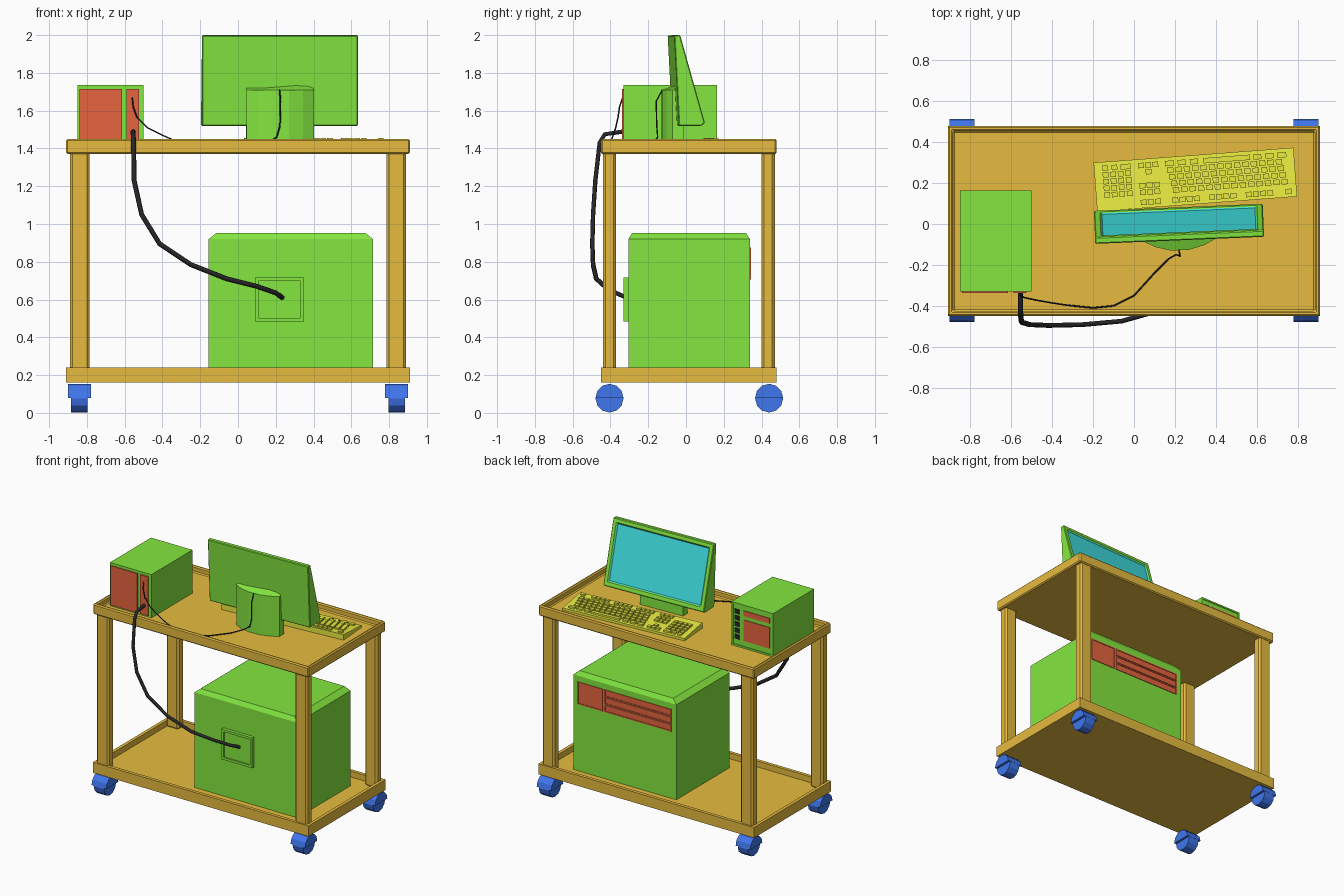
import bpy, bmesh
from math import sin, cos, pi, radians
from mathutils import Vector, Matrix

if "Cube" in bpy.data.objects:
    bpy.data.objects.remove(bpy.data.objects["Cube"])

COLORS = dict(orange=(.8, .5, .05), green=(.23, .8, .05), red=(.8, .13, .05), blue=(.05, .18, .85),
              yellow=(.8, .82, .05), cyan=(.05, .75, .75), black=(.02, .02, .02))
MATS = {}
for key, rgb in COLORS.items():
    MATS[key] = bpy.data.materials.new(key)
    MATS[key].diffuse_color = (*rgb, 1)


def finish(name, bm, color, bevel=0, extra=None):
    bmesh.ops.recalc_face_normals(bm, faces=bm.faces)
    me = bpy.data.meshes.new(name)
    bm.to_mesh(me)
    bm.free()
    ob = bpy.data.objects.new(name, me)
    bpy.context.collection.objects.link(ob)
    me.materials.append(MATS[color])
    if extra:
        me.materials.append(MATS[extra])
    if bevel:
        mod = ob.modifiers.new("bevel", 'BEVEL')
        mod.width, mod.segments = bevel, 1
    return ob


def add_box(bm, x0, x1, y0, y1, z0, z1):
    m = Matrix.Translation(((x0 + x1) / 2, (y0 + y1) / 2, (z0 + z1) / 2)) @ \
        Matrix.Diagonal((x1 - x0, y1 - y0, z1 - z0, 1))
    bmesh.ops.create_cube(bm, size=1, matrix=m)


def recess(bm, direction, rim, depth, mat=0):
    """Sink the face that looks along direction, leaving a rim."""
    bmesh.ops.recalc_face_normals(bm, faces=bm.faces)
    bm.normal_update()
    f = max(bm.faces, key=lambda f: f.normal.dot(Vector(direction)))
    bmesh.ops.inset_region(bm, faces=[f], thickness=rim, use_even_offset=True)
    n = f.normal.copy()
    res = bmesh.ops.extrude_discrete_faces(bm, faces=[f])["faces"][0]
    res.material_index = mat
    bmesh.ops.translate(bm, verts=res.verts, vec=-n * depth)


def box(name, dims, color, bevel=0, sink=None):
    bm = bmesh.new()
    add_box(bm, *dims)
    if sink:
        recess(bm, *sink)
    return finish(name, bm, color, bevel)


def prism(pts, vec):
    """Closed outline of 3D points swept along vec."""
    bm = bmesh.new()
    f = bm.faces.new([bm.verts.new(p) for p in pts])
    ext = bmesh.ops.extrude_face_region(bm, geom=[f])["geom"]
    bmesh.ops.translate(bm, vec=vec, verts=[v for v in ext if isinstance(v, bmesh.types.BMVert)])
    return bm


def cable(name, pts, radius, res=1):
    cu = bpy.data.curves.new(name, 'CURVE')
    cu.dimensions = '3D'
    cu.bevel_depth, cu.bevel_resolution, cu.use_fill_caps = radius, res, True
    sp = cu.splines.new('POLY')
    sp.points.add(len(pts) - 1)
    for p, co in zip(sp.points, pts):
        p.co = (*co, 1)
    cu.materials.append(MATS["black"])
    bpy.context.collection.objects.link(bpy.data.objects.new(name, cu))


# Cart: two trays, four posts, four castors
box("lower_tray", (-.91, .91, -.45, .48, .16, .24), "orange", 0, ((0, 0, 1), .025, .045))
box("upper_tray", (-.91, .91, -.45, .48, 1.37, 1.45), "orange", .008, ((0, 0, 1), .025, .045))
for sx in (-1, 1):
    for side, y0, yc in (("front", -.44, -.405), ("back", .40, .44)):
        tag = side + ("_left" if sx < 0 else "_right")
        xs = sorted((sx * .89, sx * .785))
        box("post_" + tag, (*xs, y0, y0 + .07, .19, 1.40), "orange", .014)
        xc, r, zc = sx * .84, .074, .076
        ring = [(yc + r * cos(i * pi / 6), zc + r * sin(i * pi / 6)) for i in range(12)]
        wheel = prism([(xc - .043, y, z) for y, z in ring], (.086, 0, 0))
        finish("wheel_" + tag, wheel, "blue")
        cover = prism([(xc - .061, y, z + .004) for y, z in ring[:7]], (.122, 0, 0))
        finish("wheel_cover_" + tag, cover, "blue")

# Large cabinet on the lower tray, with chamfered lid
bm = bmesh.new()
add_box(bm, -.155, .715, -.305, .338, .195, .92)
top = max(bm.faces, key=lambda f: f.calc_center_median().z)
lid = bmesh.ops.extrude_discrete_faces(bm, faces=[top])["faces"][0]
for v in lid.verts:
    v.co.x += .04 if v.co.x < .28 else -.04
    v.co.y += .02 if v.co.y < 0 else -.02
    v.co.z = .952
finish("cabinet", bm, "green")
box("cabinet_socket", (.09, .35, -.33, -.30, .485, .716), "green", 0, ((0, -1, 0), .018, .012))
box("cabinet_square_panel", (.465, .68, .33, .343, .705, .875), "red", 0, ((0, 1, 0), .008, .004))
for i in range(3):
    z = .705 + i * .058
    box(f"cabinet_slot_{i}", (-.115, .452, .33, .343, z, z + .054), "red", 0, ((0, 1, 0), .008, .004))

# Small computer on the upper tray
box("computer_case", (-.85, -.50, -.33, .165, 1.405, 1.735), "green", 0, ((0, 1, 0), .012, .006))
box("computer_rear_panel_wide", (-.84, -.615, -.338, -.32, 1.415, 1.715), "red")
box("computer_rear_panel_narrow", (-.59, -.525, -.338, -.32, 1.415, 1.715), "red")
box("computer_drive_slot", (-.82, -.60, .15, .164, 1.65, 1.69), "red")
box("computer_drive_panel", (-.82, -.60, .15, .164, 1.46, 1.62), "red")
for i in range(5):
    z = 1.46 + i * .048
    box(f"computer_button_{i}", (-.565, -.525, .15, .165, z, z + .034), "black")

# Monitor: wedge-shaped screen housing on a curved stand, turned slightly
turn = Matrix.Translation((.22, 0, 0)) @ Matrix.Rotation(radians(2.4), 4, 'Z')
side = [(-.08, 1.998), (-.048, 2.0), (.083, 1.535), (.065, 1.52), (-.055, 1.52)]
bm = prism([(-.413, y, z) for y, z in side], (.826, 0, 0))
recess(bm, (0, .96, .27), .034, .01, 1)
finish("monitor", bm, "green", .005, "cyan").matrix_world = turn

plan = [(-.178, -.02), (-.178, -.078), (-.12, -.108), (-.045, -.128), (.045, -.128),
        (.12, -.108), (.178, -.078), (.178, -.02)]
bm = prism([(x, y, 1.405) for x, y in plan], (0, 0, .305))
for v in bm.verts:
    if v.co.z > 1.5 and v.co.y > -.05:
        v.co.z = 1.75
finish("monitor_stand", bm, "green").matrix_world = turn

# Keyboard: wedge body with keys, facing the back of the cart
place = Matrix.Translation((.30, .217, 1.405)) @ Matrix.Rotation(radians(184.3), 4, 'Z')
W, D = .49, .12
bm = prism([(-W, -D, 0), (-W, D, 0), (-W, D, .042), (-W, -D, .018)], (2 * W, 0, 0))
finish("keyboard_body", bm, "yellow").matrix_world = place

bm = bmesh.new()


def put_key(u, v, w=.031, d=.026):
    z = .03 + .1 * v
    add_box(bm, u - w / 2, u + w / 2, v - d / 2, v + d / 2, z - .006, z + .012)


rows = [.043, .010, -.023, -.056]
for r, v in enumerate(rows):
    for i in range(14):
        put_key(-.435 + i * .041 + r * .007, v)
    for i in range(4):
        put_key(.325 + i * .037, v, .028)
for u, w in ((-.43, .045), (-.37, .04), (-.31, .04), (-.16, .23), (0, .04), (.06, .04), (.12, .045)):
    put_key(u, -.089, w)
for u, w in ((.335, .05), (.39, .028), (.435, .028)):
    put_key(u, -.089, w)
for u in (-.45, -.36, -.325, -.29, -.255, -.18, -.145, -.11, -.075, 0, .035, .07, .105, .19, .225, .26):
    put_key(u, .092, .029)
for v in rows[:2]:
    for u in (.19, .225, .26):
        put_key(u, v, .029)
put_key(.225, rows[3], .029)
for u in (.19, .225, .26):
    put_key(u, -.089, .029)
finish("keyboard_keys", bm, "yellow").matrix_world = place

# Cables
cable("thick_cable", [(-.555, -.33, 1.49), (-.555, -.43, 1.475), (-.553, -.457, 1.43), (-.55, -.48, 1.23),
                      (-.51, -.492, 1.05), (-.415, -.496, .895), (-.25, -.492, .785), (-.06, -.475, .71),
                      (.1, -.43, .67), (.2, -.37, .635), (.235, -.315, .61)], .013)
cable("thin_cable", [(-.56, -.335, 1.67), (-.555, -.352, 1.62), (-.535, -.36, 1.565), (-.48, -.372, 1.51),
                     (-.40, -.386, 1.47), (-.32, -.398, 1.435), (-.2, -.41, 1.412), (-.1, -.40, 1.41),
                     (0, -.35, 1.41), (.1, -.24, 1.415), (.17, -.17, 1.435), (.205, -.15, 1.46),
                     (.222, -.155, 1.52), (.225, -.158, 1.65), (.22, -.125, 1.71)], .004)

for m in bpy.data.materials:
    if m.users and not m.is_grease_pencil:
        m.use_nodes = True
        m.node_tree.nodes["Principled BSDF"].inputs["Base Color"].default_value = m.diffuse_color
